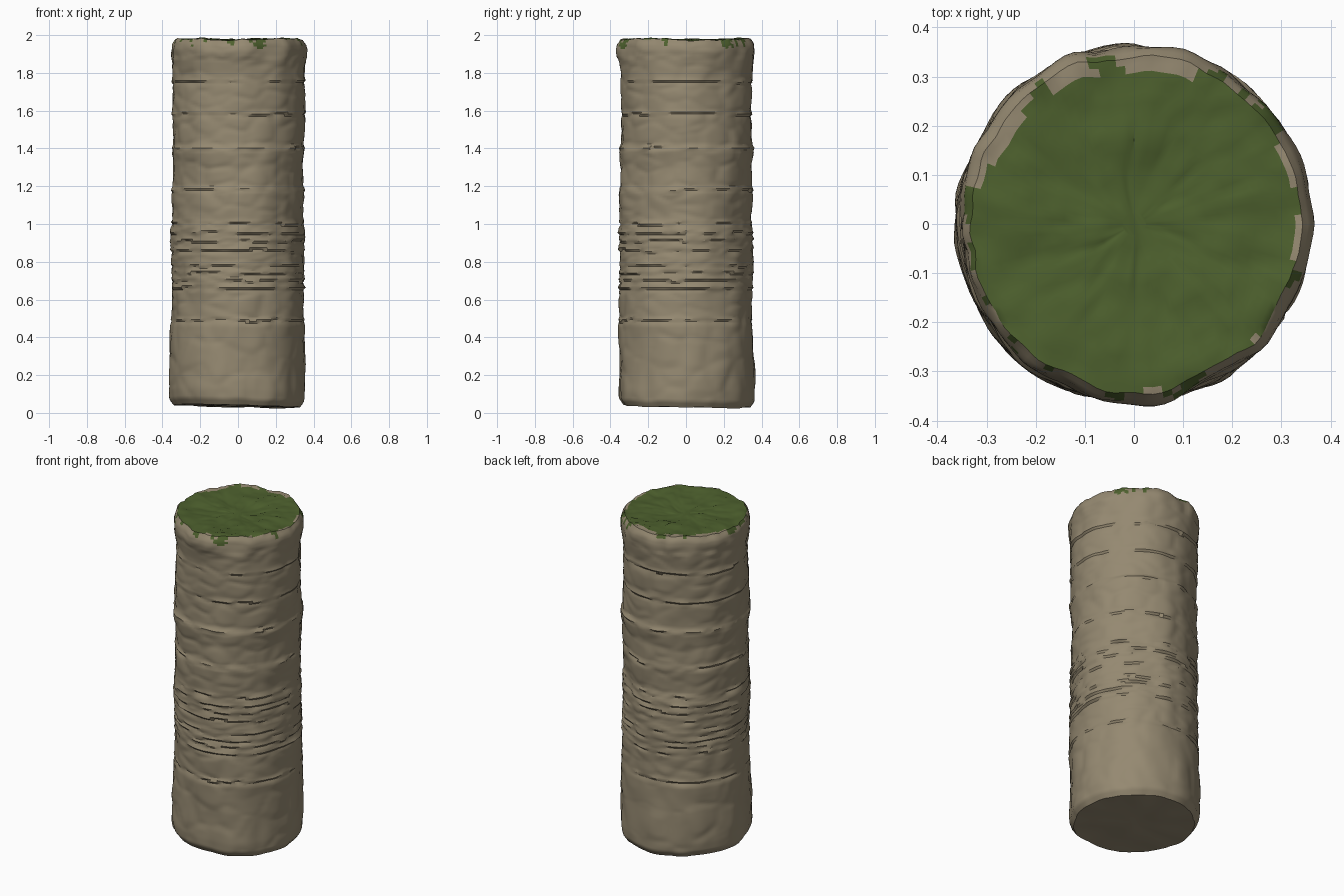
import bpy, bmesh, math
from mathutils import Vector, noise

if "Cube" in bpy.data.objects:
    bpy.data.objects.remove(bpy.data.objects["Cube"])

SEGS = 112


def material(name, rgb):
    m = bpy.data.materials.new(name)
    m.diffuse_color = (*rgb, 1)
    m.use_nodes = True
    m.node_tree.nodes["Principled BSDF"].inputs["Base Color"].default_value = m.diffuse_color
    return m


stone = material("weathered stone", (0.30, 0.25, 0.165))
moss = material("moss green", (0.075, 0.118, 0.027))

# Silhouette of the column: (height, radius)
PROFILE = [(0.04, 0.340), (0.07, 0.357), (0.12, 0.360), (0.30, 0.357), (0.46, 0.357),
           (0.50, 0.351), (0.65, 0.352), (0.75, 0.350), (0.97, 0.350), (1.00, 0.345),
           (1.03, 0.343), (1.17, 0.351), (1.20, 0.344), (1.30, 0.345), (1.39, 0.359),
           (1.42, 0.348), (1.60, 0.348), (1.80, 0.350), (1.87, 0.357), (1.92, 0.361),
           (1.95, 0.356), (1.97, 0.345)]
LEDGES = [0.49, 0.66, 0.70, 0.74, 0.78, 0.86, 0.91, 0.95, 1.00, 1.18, 1.40, 1.58, 1.75]


def radius_at(z):
    for (z0, r0), (z1, r1) in zip(PROFILE, PROFILE[1:]):
        if z <= z1:
            return r0 + (r1 - r0) * max(0, (z - z0) / (z1 - z0))
    return PROFILE[-1][1]


def chip(p):
    """Facet-like bump from the distance to the nearest scattered points."""
    d = noise.voronoi(p)[0]
    return min(d[1] - d[0], 0.35) / 0.35 - 0.6


def bottom_height(x, y):
    return 0.036 - 0.022 * x - 0.02 * y + 0.008 * noise.noise(Vector((x * 7, y * 7, 3)))


def top_height(x, y):
    p = Vector((x * 8, y * 8, 9.3))
    q = math.hypot(x, y)
    bowl = 0.014 * math.exp(-(q / 0.18) ** 2)
    return 1.978 - bowl + 0.012 * noise.noise(p) + 0.006 * chip(p * 1.8)


def side_point(a, z):
    c, s = math.cos(a), math.sin(a)
    r = radius_at(z)
    r += 0.013 * noise.noise(Vector((c * 1.6, s * 1.6, z * 2.5)))
    r += 0.006 * noise.noise(Vector((c * 4, s * 4, z * 7)))
    # Broad chips low down, flattened layers in the middle and top
    stretch = 6 if z < 0.5 else (22 if 0.65 < z < 1.02 else 10)
    r += 0.005 * chip(Vector((c * 2.4, s * 2.4, z * stretch)))
    # Narrow grooves under each ledge
    for i, lz in enumerate(LEDGES):
        wave = lz + 0.012 * noise.noise(Vector((c * 2, s * 2, i * 5.1)))
        strength = 0.5 + noise.noise(Vector((c * 3, s * 3, i * 3.7 + 1)))
        d = z - wave
        if abs(d) < 0.022:
            r += (0.008 if d > 0 else -0.008) * max(0, strength) * (1 - abs(d) / 0.022)
    # Crumbled rim
    if z > 1.88:
        r += 0.010 * noise.noise(Vector((c * 5, s * 5, z * 6)))
    return Vector((r * c, r * s, z))


bm = bmesh.new()
angles = [2 * math.pi * i / SEGS for i in range(SEGS)]
rings = []

# Side wall rings
levels = [0.058 + (1.962 - 0.058) * i / 170 for i in range(171)]
wall = [[side_point(a, z) for a in angles] for z in levels]

# Underside rings, from near the centre out to the wall
for f in (0.1, 0.3, 0.5, 0.7, 0.85, 0.955):
    rings.append([(p.x * f, p.y * f, bottom_height(p.x * f, p.y * f)) for p in wall[0]])
for k, ring in enumerate(wall):
    w0, w1 = max(0, 1 - k / 20), max(0, 1 - (170 - k) / 12)
    rings.append([(p.x, p.y, p.z + w0 * (bottom_height(p.x, p.y) - 0.036)
                   + w1 * (top_height(p.x, p.y) - 1.978)) for p in ring])
# Upper surface rings, in to the centre
for f in (0.97, 0.93, 0.88, 0.82, 0.76, 0.7, 0.63, 0.56, 0.49, 0.42, 0.35, 0.28, 0.21, 0.14, 0.07):
    rings.append([(p.x * f, p.y * f, top_height(p.x * f, p.y * f)) for p in wall[-1]])

verts = [[bm.verts.new(p) for p in ring] for ring in rings]
for lower, upper in zip(verts, verts[1:]):
    for i in range(SEGS):
        j = (i + 1) % SEGS
        bm.faces.new((lower[i], lower[j], upper[j], upper[i]))
bm.faces.new(verts[0][::-1])
bm.faces.new(verts[-1])
bmesh.ops.recalc_face_normals(bm, faces=bm.faces)

# Moss covers the upper surface and spills raggedly over the rim
for f in bm.faces:
    c = f.calc_center_median()
    a = math.atan2(c.y, c.x)
    n = noise.noise(Vector((math.cos(a) * 4, math.sin(a) * 4, 2.2)))
    n += 0.5 * noise.noise(Vector((c.x * 30, c.y * 30, c.z * 30)))
    bare = 0.022 if abs(a - 2.2) < 1.0 else 0.0     # barer stone at the back left
    if c.z > 1.92:
        inner = math.hypot(c.x, c.y) < 0.338 - bare + 0.02 * n
        spill = c.z > 1.95 - 0.04 * n + bare and n > 0.2
        if (inner and f.normal.z > 0.3) or spill:
            f.material_index = 1

me = bpy.data.meshes.new("stone_pillar")
bm.to_mesh(me)
bm.free()
me.materials.append(stone)
me.materials.append(moss)
pillar = bpy.data.objects.new("stone_pillar", me)
bpy.context.collection.objects.link(pillar)

bpy.context.view_layer.objects.active = pillar
pillar.select_set(True)
bpy.ops.object.shade_smooth_by_angle(angle=math.radians(32))
